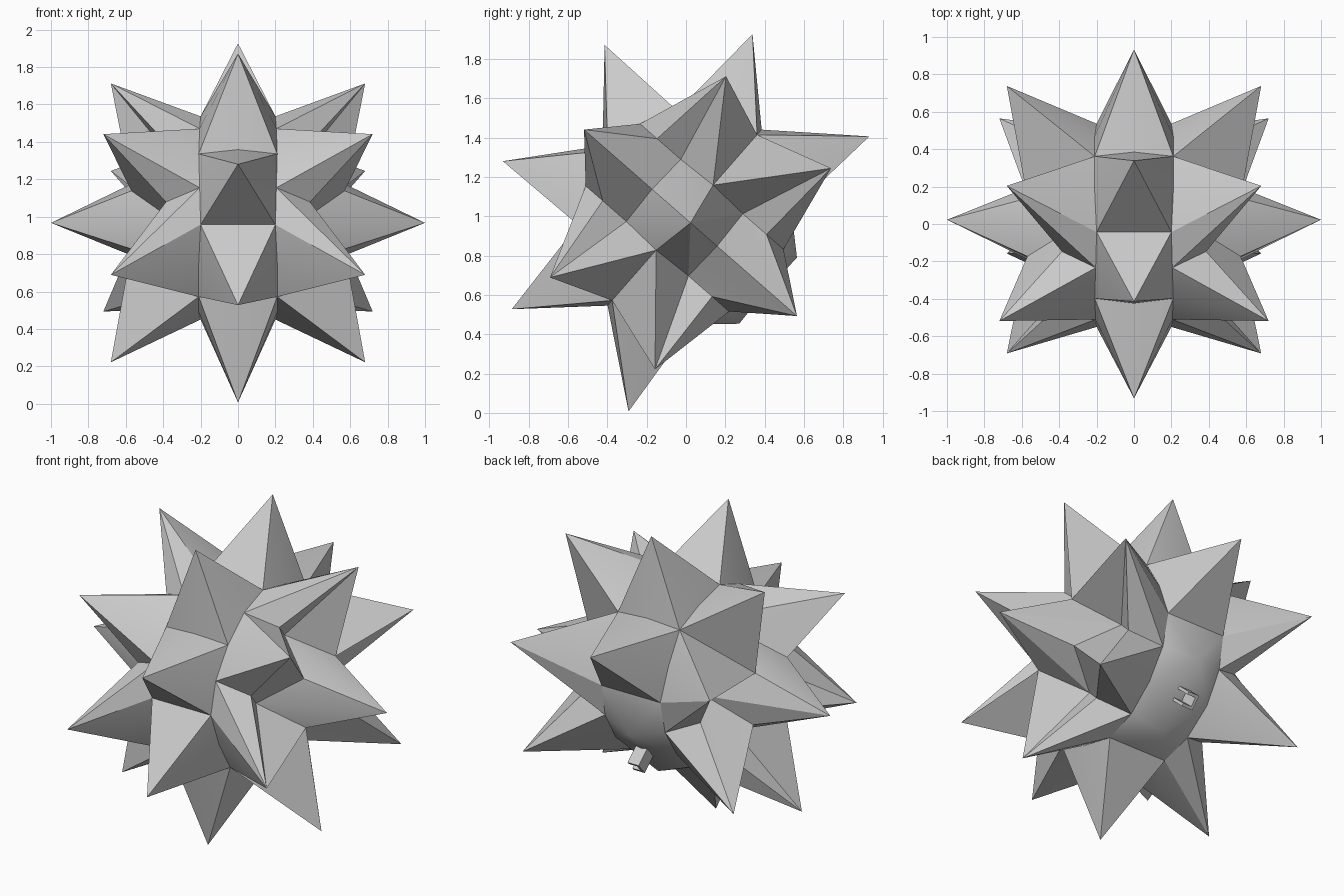
import bpy, bmesh, math
from mathutils import Matrix, Vector
from itertools import product

if "Cube" in bpy.data.objects:
    bpy.data.objects.remove(bpy.data.objects["Cube"])

# Star frame: x = left/right, u = tilted body axis, v = the third axis
tilt = math.radians(138.8)
cu, su = math.cos(tilt), math.sin(tilt)
FRAME = Matrix(((1, 0, 0, 0), (0, cu, -su, 0.023), (0, su, cu, 0.967), (0, 0, 0, 1)))
SHIFT = Vector((0, .04, 0))     # the core sits slightly along u

# Valley points of the core (first octant, mirrored as needed)
A, AV = (0, .555, 0), (0, 0, .595)
B, BV = (.21, .52, 0), (.21, 0, .56)
C, CV = (.205, .485, .21), (.21, .2, .495)
D = (.2, .385, .385)
E, G, F = (.57, .22, 0), (.57, 0, .22), (.335, .21, .21)
H = (.385, .37, .21)

# Spike types: tip, surrounding valley points, axes on which the ring straddles zero
U_TIP = (0, .925, .393)
SPIKES = [
    ((1, 0, 0), (E, G, F), (1, 2)),
    ((.72, .72, 0), (E, F, H, C, B), (2,)),
    ((.68, .355, .68), (F, G, BV, CV, D, C, H), ()),
    (U_TIP, (A, B, C, D), (0,)),
    ((0, .395, .93), (AV, BV, CV, D), (0,)),
]


def mirrored(p, signs):
    return Vector((p[0] * signs[0], p[1] * signs[1], p[2] * signs[2]))


def finish(name, bm):
    bm.transform(FRAME)
    bmesh.ops.remove_doubles(bm, verts=bm.verts, dist=1e-4)
    bmesh.ops.recalc_face_normals(bm, faces=bm.faces)
    mesh = bpy.data.meshes.new(name)
    bm.to_mesh(mesh)
    bm.free()
    ob = bpy.data.objects.new(name, mesh)
    bpy.context.collection.objects.link(ob)
    return ob


def add_spike(bm, tip, ring):
    # Sort the ring around the spike axis and fan it to the tip
    axis = tip.normalized()
    a = axis.orthogonal().normalized()
    b = axis.cross(a)
    mid = sum(ring, Vector()) / len(ring)
    ring = sorted(ring, key=lambda p: math.atan2((p - mid).dot(b), (p - mid).dot(a)))
    top = bm.verts.new(tip)
    vs = [bm.verts.new(p + SHIFT) for p in ring]
    for i, v in enumerate(vs):
        bm.faces.new((top, v, vs[(i + 1) % len(vs)]))


# Spiked star
bm = bmesh.new()
for tip, ring, straddle in SPIKES:
    both, one = (1, -1), (1,)
    for s in product(*[one if i in straddle else both for i in range(3)]):
        pts = set()
        for m in product(*[both if i in straddle else one for i in range(3)]):
            for p in ring:
                q = mirrored(mirrored(p, s), m)
                pts.add(tuple(round(c, 5) + 0.0 for c in q))
        t = mirrored(tip, s)
        # the two spikes around the mount are left off, showing the round core
        if tip == U_TIP and s[1] < 0:
            t = t.normalized() * .57
        add_spike(bm, t, [Vector(p) for p in pts])
star = finish("spiked_star", bm)
bpy.context.view_layer.objects.active = star
star.select_set(True)
bpy.ops.object.shade_smooth_by_angle(angle=math.radians(30))

# Small U-shaped mounting channel on the bare side
bm = bmesh.new()
outline = [(-.04, -.045), (.035, -.045), (.035, -.027), (-.022, -.027),
           (-.022, .027), (.035, .027), (.035, .045), (-.04, .045)]
face = bm.faces.new([bm.verts.new((x, -.49, v)) for x, v in outline])
ext = bmesh.ops.extrude_face_region(bm, geom=[face], use_keep_orig=True)
bmesh.ops.translate(bm, vec=(0, -.13, 0),
                    verts=[g for g in ext["geom"] if isinstance(g, bmesh.types.BMVert)])
finish("mounting_channel", bm)
